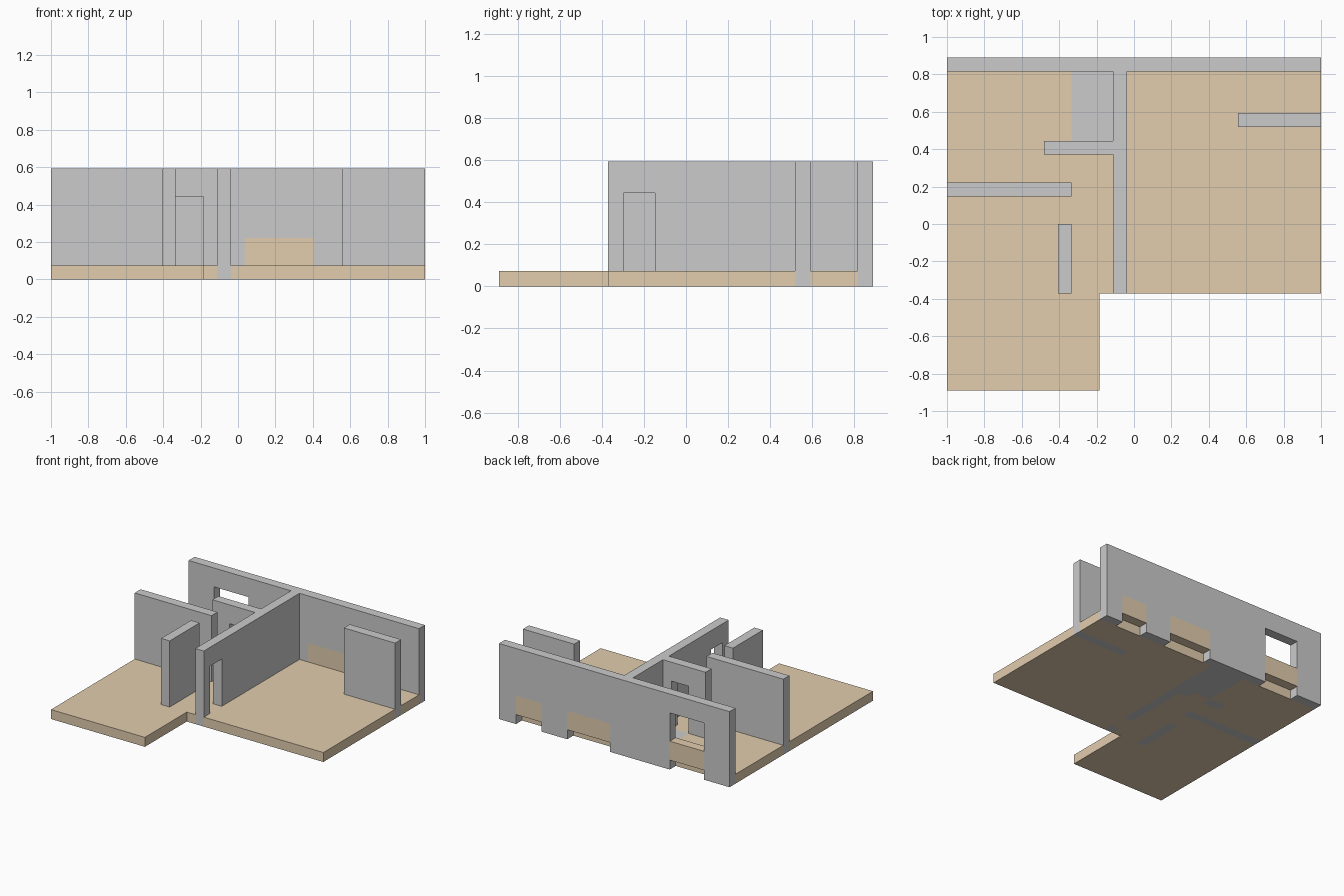
import bpy, bmesh, math
from mathutils import Vector

if "Cube" in bpy.data.objects:
    bpy.data.objects.remove(bpy.data.objects["Cube"])

U = 2 / 27          # grid module = wall thickness
WALL_H = 8          # wall height in modules


def cells(x0, x1, y0, y1, z0=0, z1=WALL_H):
    return {(x, y, z) for x in range(x0, x1) for y in range(y0, y1) for z in range(z0, z1)}


def build(name, solid, mat=None):
    """Closed skin around a set of grid cells, merged into large flat faces."""
    bm = bmesh.new()
    verts = {}

    def vert(p):
        if p not in verts:
            verts[p] = bm.verts.new(((p[0] - 13.5) * U, (p[1] - 12) * U, p[2] * U))
        return verts[p]

    for c in solid:
        for axis in range(3):
            for side in (0, 1):
                n = list(c)
                n[axis] += 2 * side - 1
                if tuple(n) in solid:
                    continue
                a, b = (axis + 1) % 3, (axis + 2) % 3
                loop = []
                for da, db in ((0, 0), (1, 0), (1, 1), (0, 1)):
                    p = list(c)
                    p[axis] += side
                    p[a] += da
                    p[b] += db
                    loop.append(vert(tuple(p)))
                bm.faces.new(loop if side else loop[::-1])
    bmesh.ops.dissolve_limit(bm, angle_limit=math.radians(1),
                             verts=bm.verts[:], edges=bm.edges[:])
    mesh = bpy.data.meshes.new(name)
    bm.to_mesh(mesh)
    bm.free()
    obj = bpy.data.objects.new(name, mesh)
    bpy.context.collection.objects.link(obj)
    if mat:
        mesh.materials.append(mat)
    return obj


tan = bpy.data.materials.new("tan_floor")
tan.diffuse_color = (0.76, 0.61, 0.42, 1)
tan.use_nodes = True
tan.node_tree.nodes["Principled BSDF"].inputs["Base Color"].default_value = tan.diffuse_color

# Walls: back, middle, small room, left, short left, right
walls = set()
for x0, x1, y0, y1 in ((0, 27, 23, 24), (12, 13, 7, 24), (7, 13, 17, 18),
                       (0, 9, 14, 15), (8, 9, 7, 12), (21, 27, 19, 20)):
    walls |= cells(x0, x1, y0, y1)

# Doorways through the middle and small room walls
walls -= cells(12, 13, 8, 10, 0, 6) | cells(9, 11, 17, 18, 0, 6)

# Back wall openings (x start, x end, top) with tan panels at their foot
panels = []
for x0, x1, top in ((3, 7, 6), (14, 19, 3), (22, 25, 3)):
    walls -= cells(x0, x1, 23, 24, 0, top)
    panels.append(cells(x0, x1, 23, 24, 1, 3))

# Grey floor of the small room, and the L-shaped tan floor around everything
small_room = cells(9, 12, 18, 23, 0, 1)
floor = (cells(0, 27, 7, 23, 0, 1) | cells(0, 11, 0, 7, 0, 1)) - walls - small_room

build("walls", walls)
build("small_room_floor", small_room)
build("floor", floor, tan)
for name, p in zip(("window_panel", "middle_panel", "right_panel"), panels):
    build(name, p, tan)
